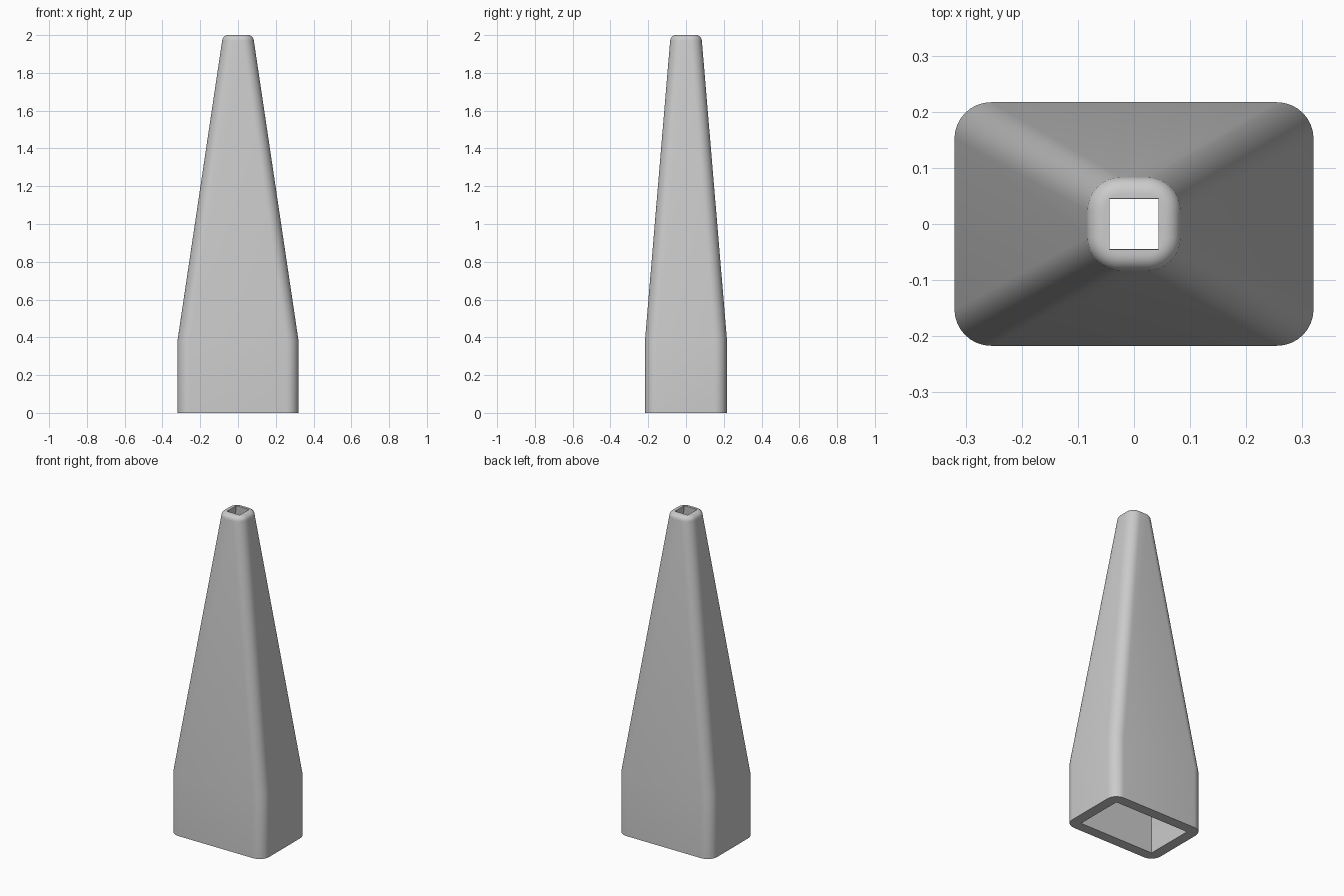
import bpy
import bmesh
from math import cos, sin, pi, radians

cube = bpy.data.objects.get("Cube")
if cube:
    bpy.data.objects.remove(cube, do_unlink=True)

STEPS = 8                      # segments in each rounded corner
CORNERS = ((1, 1), (-1, 1), (-1, -1), (1, -1))

grey = bpy.data.materials.new("light_grey")
grey.use_nodes = True
colour = (0.6, 0.6, 0.6, 1)
grey.diffuse_color = colour
grey.node_tree.nodes["Principled BSDF"].inputs["Base Color"].default_value = colour

bm = bmesh.new()


def rounded_ring(hx, hy, r, z):
    """Rounded rectangle, anticlockwise from the +x+y corner."""
    ring = []
    for c, (sx, sy) in enumerate(CORNERS):
        for i in range(STEPS + 1):
            a = (c + i / STEPS) * pi / 2
            ring.append(bm.verts.new((sx * (hx - r) + r * cos(a),
                                      sy * (hy - r) + r * sin(a), z)))
    return ring


def square_ring(hx, hy, z):
    return [bm.verts.new((sx * hx, sy * hy, z)) for sx, sy in CORNERS]


def loft(rings):
    for low, high in zip(rings, rings[1:]):
        n = len(low)
        for i in range(n):
            j = (i + 1) % n
            bm.faces.new((low[i], low[j], high[j], high[i]))


def rim(outer, inner):
    """Flat face between a rounded outline and a square hole."""
    n = STEPS + 1
    for c in range(4):
        arc = outer[c * n:(c + 1) * n]
        for a, b in zip(arc, arc[1:]):
            bm.faces.new((a, b, inner[c]))
        d = (c + 1) % 4
        bm.faces.new((arc[-1], outer[d * n], inner[d], inner[c]))


# Outer shell: straight base, long taper, rounded lip
shell = [rounded_ring(0.32, 0.217, 0.065, 0),
         rounded_ring(0.32, 0.217, 0.065, 0.385)]
fillet = 0.03
for i in range(7):
    a = i / 6 * pi / 2
    inset = fillet * (1 - cos(a))
    half = 0.084 - inset
    shell.append(rounded_ring(half, half, 0.06 - inset, 2 - fillet + fillet * sin(a)))
loft(shell)

# Inner channel: follows the shell with sharp corners
bore = [square_ring(0.256, 0.153, 0),
        square_ring(0.256, 0.153, 0.385),
        square_ring(0.044, 0.045, 2)]
loft(bore)

rim(shell[0], bore[0])
rim(shell[-1], bore[-1])
bmesh.ops.recalc_face_normals(bm, faces=bm.faces)

mesh = bpy.data.meshes.new("nozzle")
bm.to_mesh(mesh)
bm.free()
mesh.materials.append(grey)
nozzle = bpy.data.objects.new("nozzle", mesh)
bpy.context.collection.objects.link(nozzle)

bpy.ops.object.select_all(action='DESELECT')
nozzle.select_set(True)
bpy.context.view_layer.objects.active = nozzle
bpy.ops.object.shade_smooth_by_angle(angle=radians(30))
